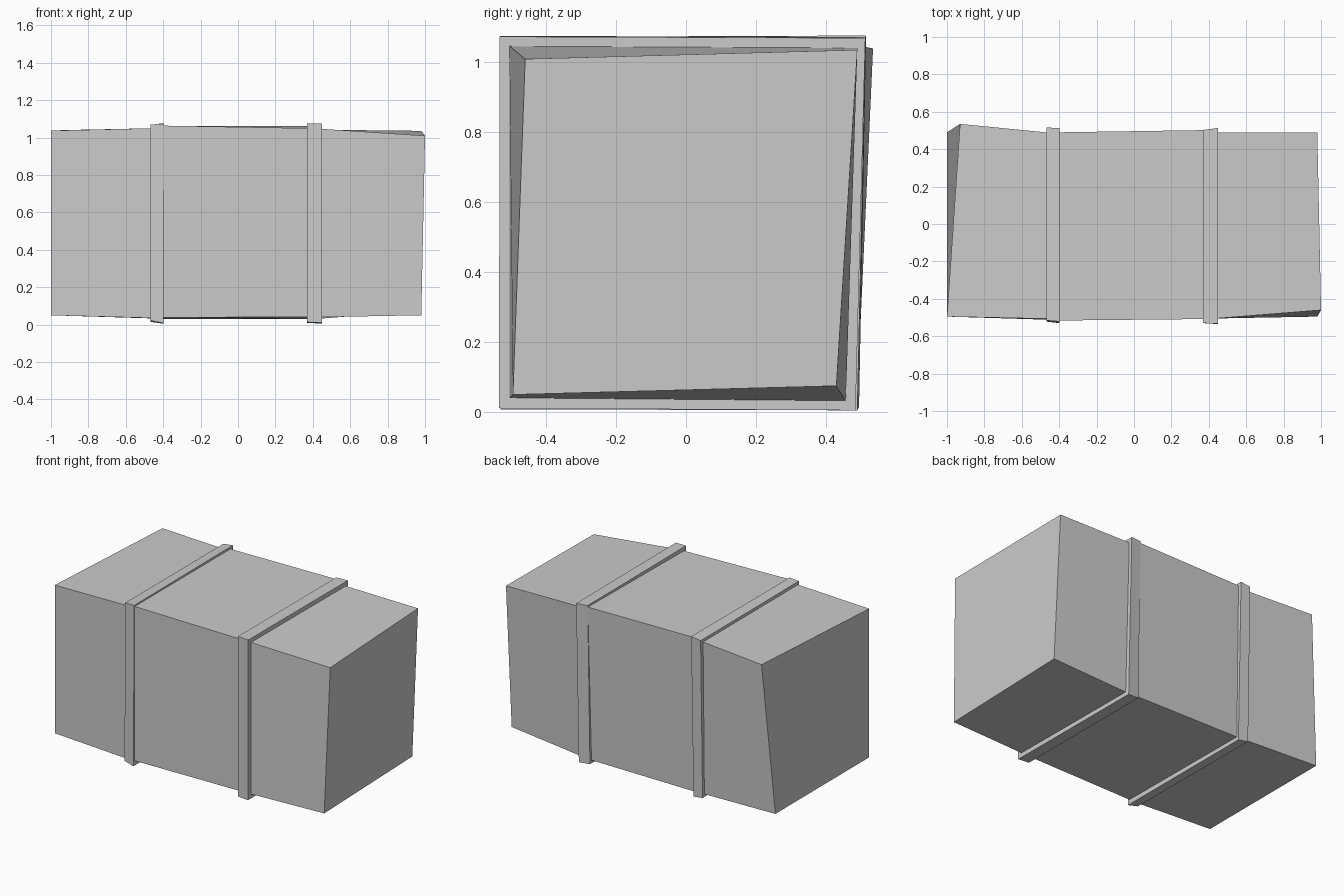
import bpy, bmesh

if "Cube" in bpy.data.objects:
    bpy.data.objects.remove(bpy.data.objects["Cube"])

# Corner order of every section: front bottom, back bottom, back top, front top
def section(x, fb, bb, bt, ft):
    return [(x, *p) for p in (fb, bb, bt, ft)]

def add_object(name, bm):
    bmesh.ops.recalc_face_normals(bm, faces=bm.faces)
    mesh = bpy.data.meshes.new(name)
    bm.to_mesh(mesh)
    bm.free()
    obj = bpy.data.objects.new(name, mesh)
    bpy.context.collection.objects.link(obj)
    return obj

def loft(name, rings, closed=False):
    """Skin four-sided rings; closed joins last to first, otherwise ends are capped."""
    bm = bmesh.new()
    loops = [[bm.verts.new(p) for p in r] for r in rings]
    pairs = list(zip(loops, loops[1:]))
    if closed:
        pairs.append((loops[-1], loops[0]))
    for a, b in pairs:
        for i in range(4):
            j = (i + 1) % 4
            bm.faces.new((a[i], a[j], b[j], b[i]))
    if not closed:
        bm.faces.new(loops[0])
        bm.faces.new(loops[-1])
    return add_object(name, bm)

def inset(ring, d):
    """Move a section's corners towards its middle by d."""
    signs = ((1, 1), (-1, 1), (-1, -1), (1, -1))
    return [(x, y + d * sy, z + d * sz) for (x, y, z), (sy, sz) in zip(ring, signs)]

# Crooked box body, with its two end faces skewed
left_end = [(-1, -0.49, 0.05), (-1, 0.49, 0.05), (-0.93, 0.535, 1.04), (-1, -0.495, 1.037)]
right_end = [(0.98, -0.495, 0.05), (0.98, 0.43, 0.075), (0.98, 0.49, 1.036), (1, -0.46, 1.01)]
loft("box_body", [
    left_end,
    section(-0.45, (-0.512, 0.035), (0.475, 0.033), (0.488, 1.05), (-0.507, 1.05)),
    section(-0.41, (-0.516, 0.039), (0.475, 0.031), (0.49, 1.062), (-0.516, 1.064)),
    section(0.38, (-0.507, 0.040), (0.463, 0.030), (0.502, 1.062), (-0.508, 1.05)),
    section(0.44, (-0.505, 0.040), (0.457, 0.032), (0.49, 1.042), (-0.505, 1.047)),
    right_end,
])

# Two straps wrapped round the body
straps = {
    "left_strap": (
        section(-0.468, (-0.522, 0.022), (0.495, 0.015), (0.515, 1.068), (-0.516, 1.07)),
        section(-0.398, (-0.53, 0.008), (0.49, 0.005), (0.514, 1.077), (-0.521, 1.073))),
    "right_strap": (
        section(0.37, (-0.53, 0.013), (0.48, 0.01), (0.503, 1.073), (-0.53, 1.076)),
        section(0.448, (-0.535, 0.011), (0.485, 0.005), (0.513, 1.07), (-0.533, 1.074))),
}
for name, (a, b) in straps.items():
    loft(name, [a, b, inset(b, 0.06), inset(a, 0.06)], closed=True)
